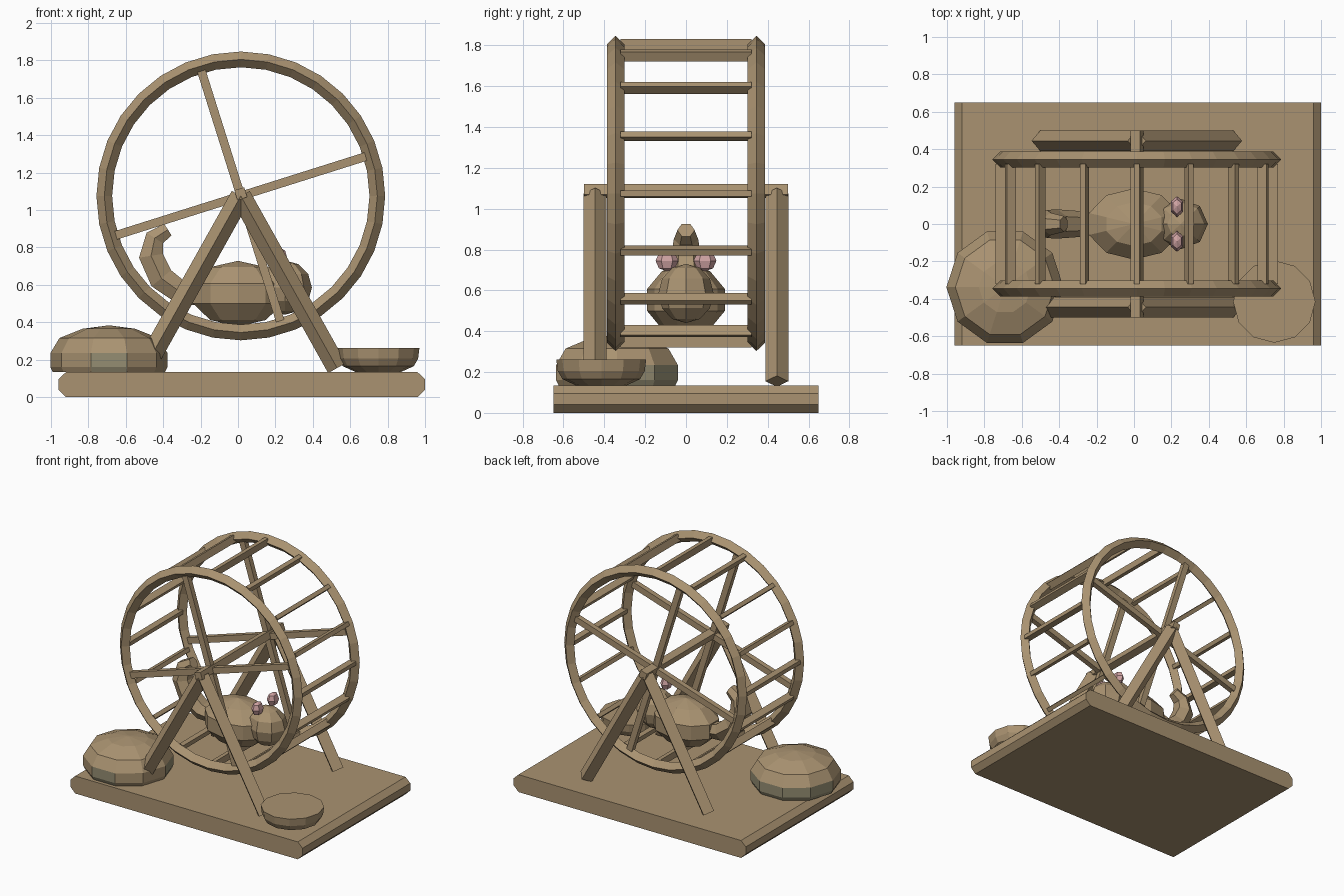
import bpy, bmesh
from math import cos, sin, pi, radians, sqrt
from mathutils import Vector, Matrix

if "Cube" in bpy.data.objects:
    bpy.data.objects.remove(bpy.data.objects["Cube"])


def material(name, rgb):
    m = bpy.data.materials.new(name)
    m.use_nodes = True
    m.diffuse_color = (*rgb, 1)
    bsdf = m.node_tree.nodes["Principled BSDF"]
    bsdf.inputs["Base Color"].default_value = (*rgb, 1)
    bsdf.inputs["Roughness"].default_value = 0.9
    return m


TAN = material("tan wood", (0.40, 0.29, 0.165))
PINK = material("ear pink", (0.62, 0.36, 0.36))
MOSS = material("mossy brown", (0.30, 0.27, 0.17))
Y = Vector((0, 1, 0))


def finish(name, bm, *mats):
    bmesh.ops.recalc_face_normals(bm, faces=bm.faces)
    mesh = bpy.data.meshes.new(name)
    bm.to_mesh(mesh)
    bm.free()
    for m in mats:
        mesh.materials.append(m)
    ob = bpy.data.objects.new(name, mesh)
    bpy.context.collection.objects.link(ob)
    return ob


def sweep(name, path, sizes, side=Y, sides=4, turn=0.0, closed=False):
    """Sweep a polygon along a path; sizes are (along side, across side) radii."""
    bm = bmesh.new()
    pts = [Vector(p) for p in path]
    n = len(pts)
    loops = []
    for i, p in enumerate(pts):
        if closed:
            d = pts[(i + 1) % n] - pts[i - 1]
        else:
            d = pts[min(i + 1, n - 1)] - pts[max(i - 1, 0)]
        across = d.normalized().cross(side)
        u, v = sizes[i] if isinstance(sizes, list) else sizes
        angles = [turn + 2 * pi * k / sides for k in range(sides)]
        loops.append([bm.verts.new(p + side * u * cos(a) + across * v * sin(a)) for a in angles])
    for i in range(n if closed else n - 1):
        a, b = loops[i], loops[(i + 1) % n]
        for k in range(sides):
            j = (k + 1) % sides
            bm.faces.new((a[k], a[j], b[j], b[k]))
    if not closed:
        bm.faces.new(loops[0])
        bm.faces.new(loops[-1])
    return finish(name, bm, TAN)


def box_bar(name, a, b, w, h, side=Y):
    return sweep(name, (a, b), (w / sqrt(2), h / sqrt(2)), side, turn=pi / 4)


def lathe(name, centre, profile, sides, *mats):
    """Closed solid of revolution around z from (radius, z) pairs."""
    bm = bmesh.new()
    loops = []
    for r, z in profile:
        ang = [2 * pi * k / sides for k in range(sides)]
        loops.append([bm.verts.new((centre[0] + r * cos(t), centre[1] + r * sin(t), z)) for t in ang])
    for a, b in zip(loops, loops[1:]):
        for k in range(sides):
            j = (k + 1) % sides
            bm.faces.new((a[k], a[j], b[j], b[k]))
    bm.faces.new(loops[0])
    bm.faces.new(loops[-1])
    return finish(name, bm, *mats)


def ball(name, centre, scale, segments, rings, mat):
    bm = bmesh.new()
    m = Matrix.Translation(centre) @ Matrix.Diagonal((*scale, 1))
    bmesh.ops.create_uvsphere(bm, u_segments=segments, v_segments=rings, radius=1, matrix=m)
    return finish(name, bm, mat)


# Base board with chamfered short ends
bm = bmesh.new()
outline = [(-0.92, 0), (0.96, 0), (1, 0.04), (1, 0.095),
           (0.96, 0.133), (-0.92, 0.133), (-0.96, 0.095), (-0.96, 0.04)]
face = bm.faces.new([bm.verts.new((x, -0.65, z)) for x, z in outline])
out = bmesh.ops.extrude_face_region(bm, geom=[face])
bmesh.ops.translate(bm, vec=Y * 1.3, verts=[v for v in out["geom"] if isinstance(v, bmesh.types.BMVert)])
if not face.is_valid or len(bm.faces) < 10:
    bm.faces.new([v for v in bm.verts if v.co.y < 0])
finish("base_board", bm, TAN)

# Running wheel
HUB = Vector((0.015, 0, 1.075))
R = 0.73


def radial(angle):
    return Vector((cos(angle), 0, sin(angle)))


for label, s in (("front", -1), ("back", 1)):
    centre = HUB + Y * 0.345 * s
    sweep(label + "_ring", [centre + radial(2 * pi * i / 32) * R for i in range(32)],
          (0.043, 0.042), closed=True)
    for i in range(2):
        d = radial(radians(17.5 + 90 * i)) * (R - 0.03)
        box_bar(f"{label}_spoke_{i + 1}", centre - d, centre + d, 0.04, 0.046)
    # A-frame legs
    for side, sx in (("left", 1), ("right", -1)):
        top = HUB + Y * 0.445 * s
        sweep(f"{label}_{side}_leg", (top, top + Vector((0.515 * sx, 0, -0.92))), (0.056, 0.055))

for i in range(16):
    d = radial(2 * pi * i / 16)
    p = HUB + d * R
    box_bar(f"rung_{i + 1}", p - Y * 0.32, p + Y * 0.32, 0.052, 0.03, side=d)

axle = HUB + Vector((0, 0, 0.012))
box_bar("axle", axle - Y * 0.5, axle + Y * 0.5, 0.055, 0.055, side=radial(radians(17.5)))

# Round cushion with a mossy lower band on some panels
cushion = lathe("cushion", (-0.69, -0.338),
                [(0.3, 0.133), (0.313, 0.16), (0.313, 0.235), (0.265, 0.315), (0.14, 0.365), (0.01, 0.382)],
                10, TAN, MOSS)
for p in cushion.data.polygons:
    low = p.center.z < 0.22 and abs(p.normal.z) < 0.8
    if low and (p.normal.y > 0.2 or p.normal.y < -0.9):
        p.material_index = 1

# Food bowl
lathe("food_bowl", (0.75, -0.415),
      [(0.12, 0.133), (0.19, 0.165), (0.213, 0.205), (0.22, 0.262)], 12, TAN)

# Animal
ball("body", (0, 0, 0.553), (0.265, 0.2, 0.175), 10, 5, TAN)
ball("head", (0.25, 0, 0.585), (0.145, 0.135, 0.145), 8, 6, TAN)
for side, s in (("left", 1), ("right", -1)):
    ball(side + "_ear", (0.23, 0.093 * s, 0.745), (0.037, 0.056, 0.052), 6, 4, PINK)
tail = [(-0.17, 0.53), (-0.3, 0.555), (-0.41, 0.635), (-0.465, 0.755), (-0.445, 0.85), (-0.375, 0.895)]
widths = [0.05, 0.07, 0.078, 0.075, 0.06, 0.042]
sweep("tail", [(x, 0, z) for x, z in tail], [(w, w) for w in widths], sides=6)
